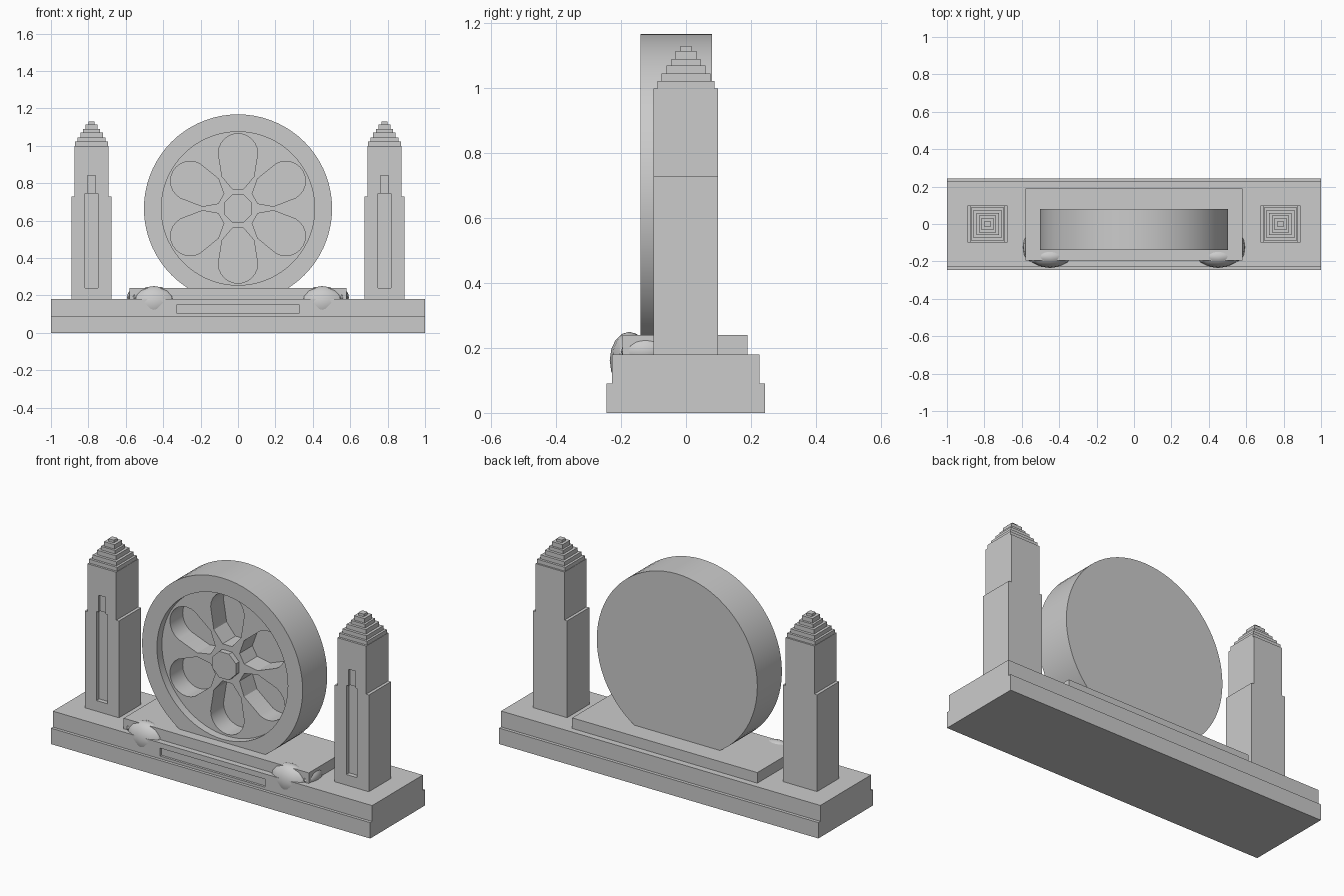
import bpy, bmesh
from math import sin, cos, pi, radians

if "Cube" in bpy.data.objects:
    bpy.data.objects.remove(bpy.data.objects["Cube"])

WHEEL_Z = 0.665


def finish(bm, name, smooth=False):
    bmesh.ops.recalc_face_normals(bm, faces=bm.faces)
    mesh = bpy.data.meshes.new(name)
    bm.to_mesh(mesh)
    bm.free()
    obj = bpy.data.objects.new(name, mesh)
    bpy.context.collection.objects.link(obj)
    if smooth:
        activate(obj)
        bpy.ops.object.shade_smooth_by_angle(angle=radians(30))
    return obj


def activate(obj):
    bpy.ops.object.select_all(action='DESELECT')
    obj.select_set(True)
    bpy.context.view_layer.objects.active = obj


def box(name, x0, x1, y0, y1, z0, z1):
    bm = bmesh.new()
    bmesh.ops.create_cube(bm, size=1)
    for v in bm.verts:
        v.co.x = x1 if v.co.x > 0 else x0
        v.co.y = y1 if v.co.y > 0 else y0
        v.co.z = z1 if v.co.z > 0 else z0
    return finish(bm, name)


def prism(name, outline, y0, y1, smooth=False):
    """Extrude an outline in the front plane from y0 back to y1."""
    bm = bmesh.new()
    face = bm.faces.new([bm.verts.new((x, y0, z)) for x, z in outline])
    new = bmesh.ops.extrude_face_region(bm, geom=[face])['geom']
    for v in new:
        if isinstance(v, bmesh.types.BMVert):
            v.co.y = y1
    return finish(bm, name, smooth)


def circle(r, n, cx=0, cz=WHEEL_Z, phase=0):
    return [(cx + r * cos(2 * pi * i / n + phase), cz + r * sin(2 * pi * i / n + phase))
            for i in range(n)]


def cut(target, cutter):
    cutter.hide_render = True
    mod = target.modifiers.new('cut', 'BOOLEAN')
    mod.operation, mod.solver, mod.object = 'DIFFERENCE', 'EXACT', cutter
    activate(target)
    bpy.ops.object.modifier_apply(modifier=mod.name)
    bpy.data.objects.remove(cutter)


def blob(name, loc, size):
    """Rounded low-poly ornament."""
    bm = bmesh.new()
    bmesh.ops.create_uvsphere(bm, u_segments=12, v_segments=8, radius=1)
    for v in bm.verts:
        v.co = [l + c * s for l, c, s in zip(loc, v.co, size)]
    return finish(bm, name, True)


# Stepped base and plinth under the wheel
box('base_slab', -1, 1, -0.245, 0.244, 0, 0.09)
upper = box('upper_slab', -1, 1, -0.228, 0.226, 0.09, 0.18)
cut(upper, box('panel_cutter', -0.33, 0.33, -0.3, -0.215, 0.105, 0.15))
box('plinth', -0.58, 0.58, -0.195, 0.19, 0.18, 0.24)

# Wheel: solid back, recessed face, six rounded petal pockets
wheel = prism('wheel', circle(0.503, 72), -0.14, 0.08)
cut(wheel, prism('recess_cutter', circle(0.41, 72), -0.2, -0.095))
arc = [(0.295 + 0.105 * cos(a), 0.105 * sin(a))
       for a in [radians(-90 + 15 * i) for i in range(13)]]
petal = [(0.105, -0.03), (0.17, -0.085)] + arc + [(0.17, 0.085), (0.105, 0.03)]
for k in range(6):
    t = pi / 2 + k * pi / 3
    outline = [(r * cos(t) - s * sin(t), WHEEL_Z + r * sin(t) + s * cos(t)) for r, s in petal]
    cut(wheel, prism('petal_cutter', outline, -0.2, 0.02))
activate(wheel)
bpy.ops.object.shade_smooth_by_angle(angle=radians(30))
prism('hub', circle(0.08, 8, phase=pi / 8), -0.125, -0.05)

# Pillars, foot ornaments on both sides
for side, s in (('left', -1), ('right', 1)):
    def span(cx, h):
        return s * cx - h, s * cx + h

    # shaft steps inward at mid height
    c = s * 0.783
    shaft = prism(side + '_pillar_shaft',
                  [(c - 0.107, 0.18), (c + 0.107, 0.18), (c + 0.107, 0.728), (c + 0.09, 0.728),
                   (c + 0.09, 1.0), (c - 0.09, 1.0), (c - 0.09, 0.728), (c - 0.107, 0.728)],
                  -0.1, 0.098)
    # shallow niche in the pillar front
    cut(shaft, box('niche_cutter', *span(0.783, 0.034), -0.2, -0.075, 0.24, 0.745))
    cut(shaft, box('slot_cutter', *span(0.783, 0.022), -0.2, -0.085, 0.74, 0.84))
    # stepped pyramid cap
    for i, (h, z0, z1) in enumerate([(0.088, 1.0, 1.022), (0.075, 1.022, 1.045),
                                     (0.06, 1.045, 1.07), (0.045, 1.07, 1.09),
                                     (0.033, 1.09, 1.115), (0.017, 1.115, 1.13)]):
        box(f'{side}_cap_step_{i + 1}', *span(0.783, h), -h, h, z0, z1)
    # rosettes at the front and outer corners of the plinth
    blob(side + '_rosette', (s * 0.45, -0.175, 0.162), (0.115, 0.06, 0.088))
    blob(side + '_corner_leaf', (s * 0.555, -0.125, 0.19), (0.038, 0.075, 0.045))
